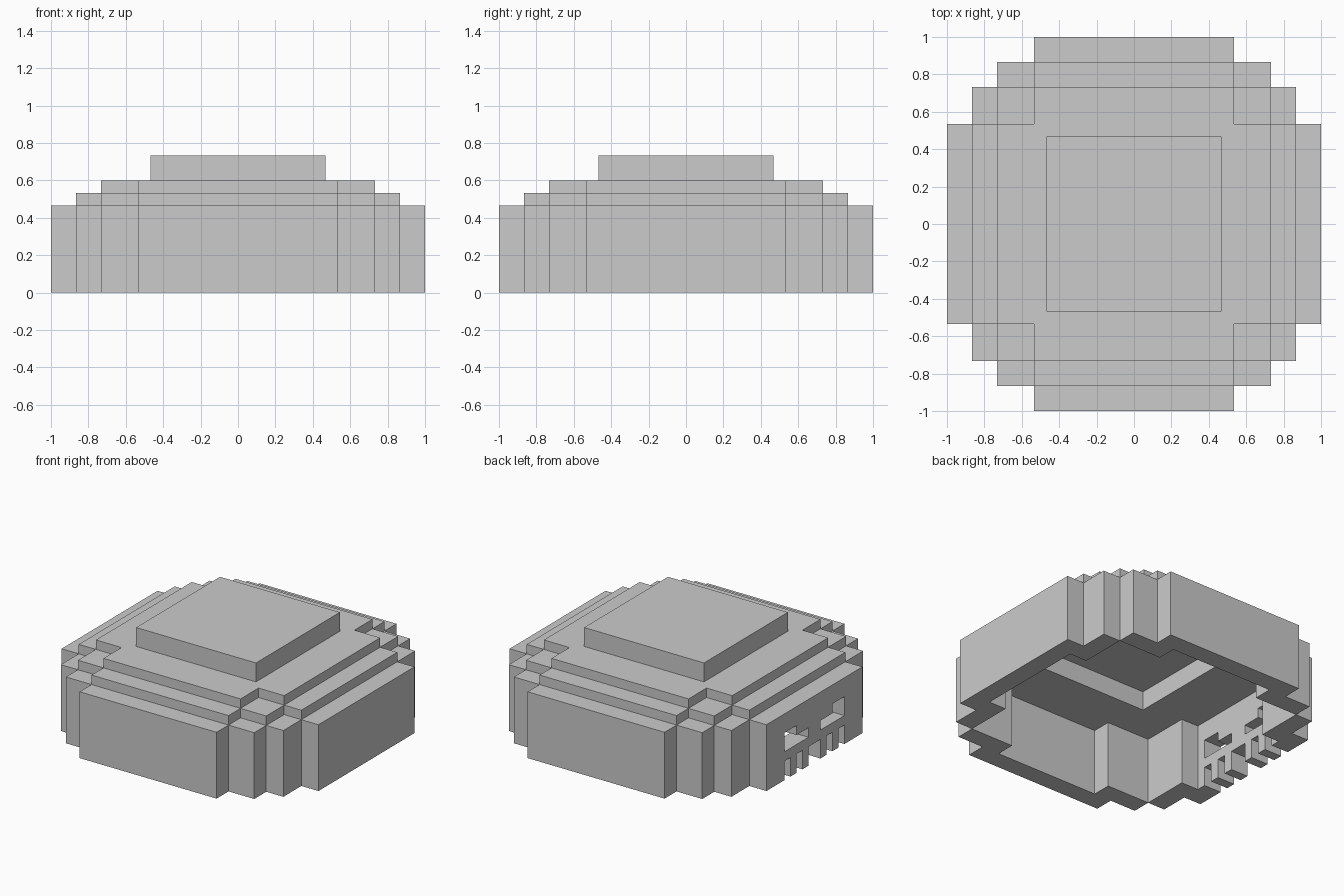
import bpy, bmesh
from math import radians
from mathutils import Vector

cube = bpy.data.objects.get("Cube")
if cube:
    bpy.data.objects.remove(cube)

UNIT = 1 / 15  # size of one block

grey = bpy.data.materials.new("plain grey")
grey.use_nodes = True
grey.diffuse_color = (0.6, 0.6, 0.6, 1)
grey.node_tree.nodes["Principled BSDF"].inputs["Base Color"].default_value = (0.6, 0.6, 0.6, 1)


def stepped(x, y, *steps):
    """True inside a symmetric stepped outline made of crossed rectangles."""
    a, b = abs(x), abs(y)
    return any((a < p and b < q) or (a < q and b < p) for p, q in steps)


def build(name, z0, z1, filled):
    """Make a block-built part from a rule, keeping only its outer surface."""
    span = [i + 0.5 for i in range(-15, 15)]
    cells = {(x, y, z + 0.5) for z in range(z0, z1) for x in span for y in span
             if filled(x, y, z + 0.5)}
    bm = bmesh.new()
    for cell in cells:
        centre = Vector(cell)
        for axis in range(3):
            for sign in (-1, 1):
                d = Vector((0, 0, 0))
                d[axis] = sign
                if tuple(centre + d) in cells:
                    continue
                u = Vector((d.y, d.z, d.x))
                v = d.cross(u)
                corners = (-u - v, u - v, u + v, v - u)
                bm.faces.new([bm.verts.new((centre + d / 2 + c / 2) * UNIT) for c in corners])
    bmesh.ops.remove_doubles(bm, verts=bm.verts, dist=UNIT / 10)
    bmesh.ops.dissolve_limit(bm, angle_limit=radians(1), verts=bm.verts, edges=bm.edges)
    mesh = bpy.data.meshes.new(name)
    bm.to_mesh(mesh)
    bm.free()
    mesh.materials.append(grey)
    bpy.context.collection.objects.link(bpy.data.objects.new(name, mesh))


def face_cut(x, y, z):
    """Slanted eye holes and the gaps between teeth, on the right wall."""
    a = abs(y)
    eye = 1 < a < 5 and 3 < z < (5 if a > 3 else 4)
    gap = z < 2 and (a < 1 or 2 < a < 3 or 4 < a < 5)
    return x < -13 and (eye or gap)


def wall(x, y, z):
    outer = stepped(x, y, (8, 15), (11, 13))
    inner = stepped(x, y, (6, 13), (11, 11))
    return outer and not inner and not face_cut(x, y, z)


def deck(x, y, z):
    recess = stepped(x, y, (7, 7))
    if z < 8:
        return stepped(x, y, (8, 13), (11, 11)) and not recess
    return stepped(x, y, (8, 11)) and not recess


# hollow outer wall, stepped roof deck and square cap
build("outer_wall", 0, 7, wall)
build("roof_deck", 7, 9, deck)
build("top_cap", 9, 11, lambda x, y, z: stepped(x, y, (7, 7)))
